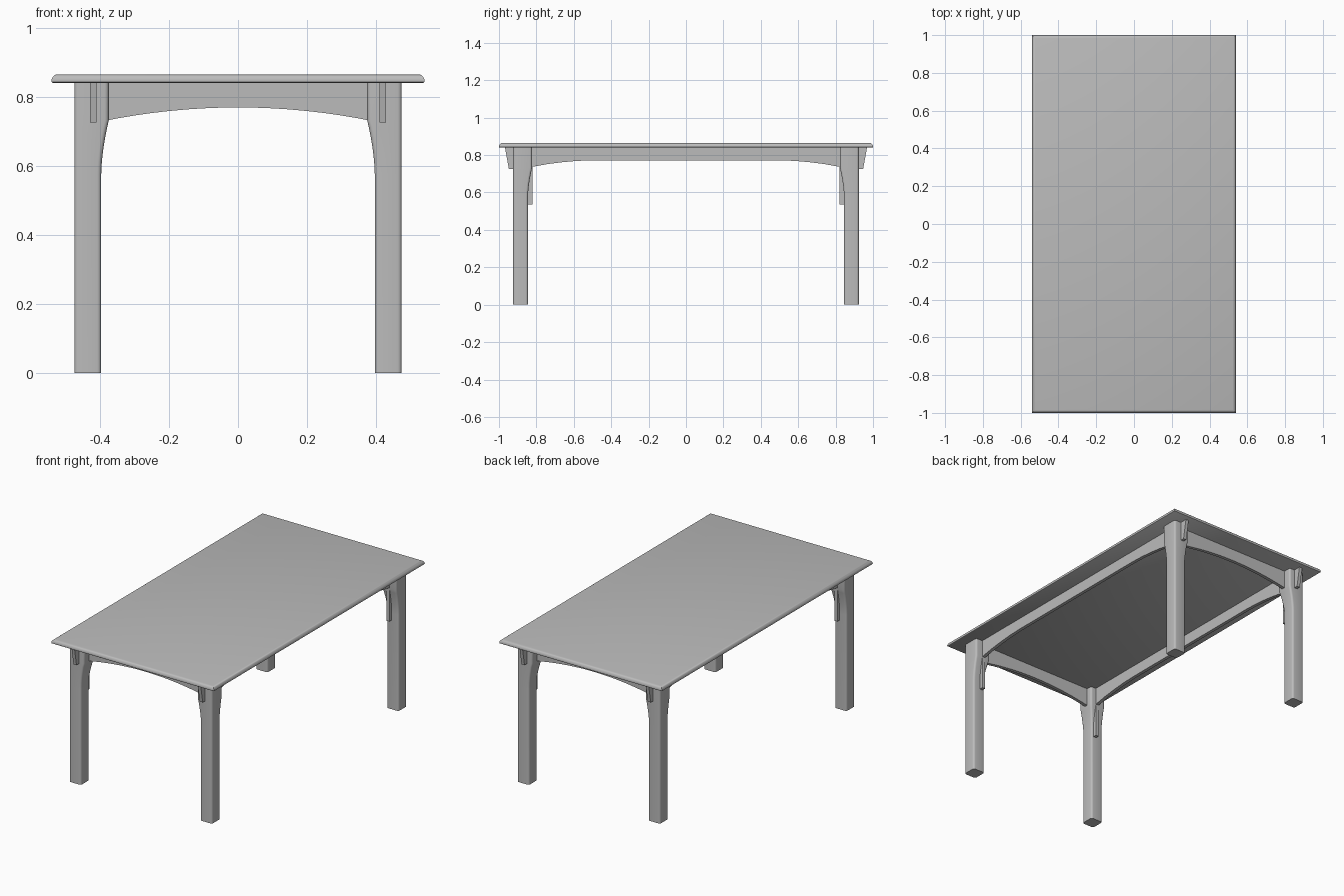
import bpy, bmesh, math

cube = bpy.data.objects.get("Cube")
if cube:
    bpy.data.objects.remove(cube, do_unlink=True)

# One plain grey finish for the whole table
grey = bpy.data.materials.new("grey_finish")
grey.use_nodes = True
colour = (0.5, 0.5, 0.5, 1)
grey.diffuse_color = colour
grey.node_tree.nodes["Principled BSDF"].inputs["Base Color"].default_value = colour


def finish(name, bm):
    bmesh.ops.recalc_face_normals(bm, faces=bm.faces)
    mesh = bpy.data.meshes.new(name)
    bm.to_mesh(mesh)
    bm.free()
    mesh.materials.append(grey)
    ob = bpy.data.objects.new(name, mesh)
    bpy.context.collection.objects.link(ob)
    bpy.ops.object.select_all(action="DESELECT")
    ob.select_set(True)
    bpy.context.view_layer.objects.active = ob
    bpy.ops.object.shade_smooth_by_angle(angle=math.radians(35))
    return ob


def extrude_profile(name, points, offset):
    """Closed 3D outline pushed along offset."""
    bm = bmesh.new()
    face = bm.faces.new([bm.verts.new(p) for p in points])
    solid = bmesh.ops.extrude_face_region(bm, geom=[face], use_keep_orig=True)
    moved = [v for v in solid["geom"] if isinstance(v, bmesh.types.BMVert)]
    bmesh.ops.translate(bm, verts=moved, vec=offset)
    return finish(name, bm)


def loft(name, rings):
    bm = bmesh.new()
    loops = [[bm.verts.new(p) for p in ring] for ring in rings]
    n = len(loops[0])
    for a, b in zip(loops, loops[1:]):
        for i in range(n):
            j = (i + 1) % n
            bm.faces.new((a[i], a[j], b[j], b[i]))
    bm.faces.new(loops[0][::-1])
    bm.faces.new(loops[-1])
    return finish(name, bm)


TOP = 0.84

# Table top with a rounded rim, lofted from its edge profile (inset, height)
edge = [(0.004, TOP), (0.001, 0.842), (0, 0.846), (0.001, 0.852),
        (0.005, 0.859), (0.010, 0.863), (0.017, 0.865)]
loft("table_top", [[(sx * (0.54 - d), sy * (1 - d), z) for sx, sy in
                    ((-1, -1), (1, -1), (1, 1), (-1, 1))] for d, z in edge])


def leg_ring(sx, sy, z):
    """Rounded square section, flaring inwards towards the top."""
    t = min(max((z - 0.575) / 0.157, 0), 1)
    flare = 0.022 * t ** 1.7
    x0, x1 = 0.396 - flare, 0.474
    y0, y1 = 0.845 - flare, 0.924
    r = 0.012
    ring = []
    for cx, cy, start in ((x1 - r, y1 - r, 0), (x0 + r, y1 - r, 90),
                          (x0 + r, y0 + r, 180), (x1 - r, y0 + r, 270)):
        for k in range(5):
            a = math.radians(start + 22.5 * k)
            ring.append((sx * (cx + r * math.cos(a)), sy * (cy + r * math.sin(a)), z))
    return ring


# Legs
leg_heights = [0] + [0.575 + 0.157 * i / 8 for i in range(9)] + [TOP]
for sx, side in ((1, "left"), (-1, "right")):
    for sy, end in ((-1, "front"), (1, "back")):
        loft(f"{end}_{side}_leg", [leg_ring(sx, sy, z) for z in leg_heights])

# Long rails: shallow arch, inner tongue down the leg, corbel through the leg
half = [(0.50, 0.772), (0.58, 0.769), (0.66, 0.762), (0.74, 0.752), (0.822, 0.737),
        (0.822, 0.535), (0.86, 0.535), (0.86, 0.725), (0.947, 0.725), (0.968, TOP)]
outline = half + [(-y, z) for y, z in reversed(half)]
for sx, side in ((1, "left"), (-1, "right")):
    extrude_profile(f"{side}_rail", [(sx * 0.409, y, z) for y, z in outline],
                    (sx * 0.020, 0, 0))

# Short rails: a single arch between the legs
arch = [(-0.40 + 0.05 * i, 0.769 - 0.26 * (-0.40 + 0.05 * i) ** 2) for i in range(17)]
outline = arch + [(0.40, TOP), (-0.40, TOP)]
for sy, end in ((-1, "front"), (1, "back")):
    extrude_profile(f"{end}_rail", [(x, sy * 0.858, z) for x, z in outline],
                    (0, sy * 0.020, 0))
